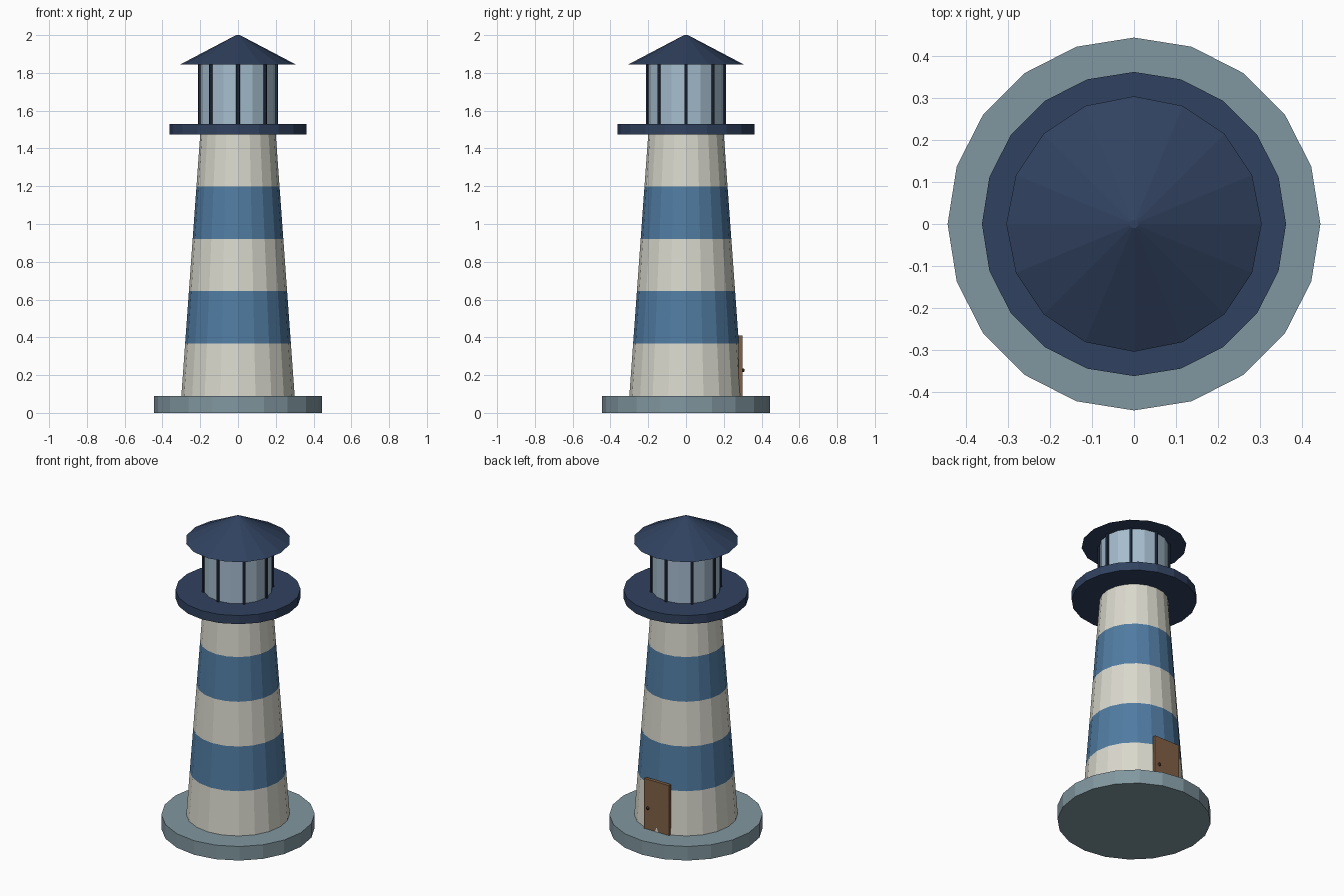
import bpy, bmesh
from math import sin, cos, pi

if "Cube" in bpy.data.objects:
    bpy.data.objects.remove(bpy.data.objects["Cube"])


def material(name, rgb):
    m = bpy.data.materials.new(name)
    m.diffuse_color = (*rgb, 1)
    m.use_nodes = True
    m.node_tree.nodes["Principled BSDF"].inputs["Base Color"].default_value = m.diffuse_color
    return m


cream = material("cream", (0.70, 0.69, 0.61))
blue = material("blue", (0.08, 0.20, 0.36))
navy = material("navy", (0.03, 0.054, 0.115))
slate = material("slate", (0.22, 0.31, 0.35))
glass = material("glass", (0.38, 0.51, 0.62))
frame = material("dark_frame", (0.015, 0.025, 0.05))
wood = material("wood", (0.22, 0.12, 0.06))
metal = material("dark_brown", (0.07, 0.04, 0.025))


def finish(name, bm, mats):
    bmesh.ops.recalc_face_normals(bm, faces=bm.faces)
    me = bpy.data.meshes.new(name)
    bm.to_mesh(me)
    bm.free()
    for m in mats:
        me.materials.append(m)
    ob = bpy.data.objects.new(name, me)
    bpy.context.collection.objects.link(ob)
    return ob


def turned(name, profile, sides, mats, centre=(0, 0)):
    """Faceted solid from (radius, z) rings; materials alternate per ring."""
    bm = bmesh.new()
    rings = [[bm.verts.new((centre[0] + r * cos(2 * pi * i / sides),
                            centre[1] + r * sin(2 * pi * i / sides), z))
              for i in range(sides)] for r, z in profile]
    for k, (a, b) in enumerate(zip(rings, rings[1:])):
        for i in range(sides):
            j = (i + 1) % sides
            bm.faces.new((a[i], a[j], b[j], b[i])).material_index = k % len(mats)
    bm.faces.new(rings[0])
    bm.faces.new(rings[-1])
    return finish(name, bm, mats)


# Base and striped tower
turned("base", [(0.445, 0), (0.445, 0.09)], 20, [slate])
turned("tower", [(0.3 - 0.02 * k, 0.09 + 0.277 * k) for k in range(6)], 20, [cream, blue])

# Gallery, lantern room and roof
turned("gallery", [(0.363, 1.475), (0.363, 1.53)], 20, [navy])
turned("lantern_glass", [(0.2, 1.53), (0.2, 1.845)], 16, [glass])
for i in range(8):
    a = i * pi / 4
    turned(f"lantern_post_{i + 1}", [(0.01, 1.53), (0.01, 1.845)], 6, [frame],
           (0.203 * cos(a), 0.203 * sin(a)))
turned("roof", [(0.305, 1.845), (0.01, 2.0)], 16, [navy])

# Door on the back, with knob
bm = bmesh.new()
bmesh.ops.create_cube(bm, size=1)
bmesh.ops.scale(bm, vec=(0.18, 0.02, 0.32), verts=bm.verts)
bmesh.ops.translate(bm, vec=(0, 0.288, 0.25), verts=bm.verts)
finish("door", bm, [wood])

bm = bmesh.new()
bmesh.ops.create_uvsphere(bm, u_segments=8, v_segments=6, radius=0.01)
bmesh.ops.translate(bm, vec=(0.06, 0.301, 0.226), verts=bm.verts)
finish("door_knob", bm, [metal])
